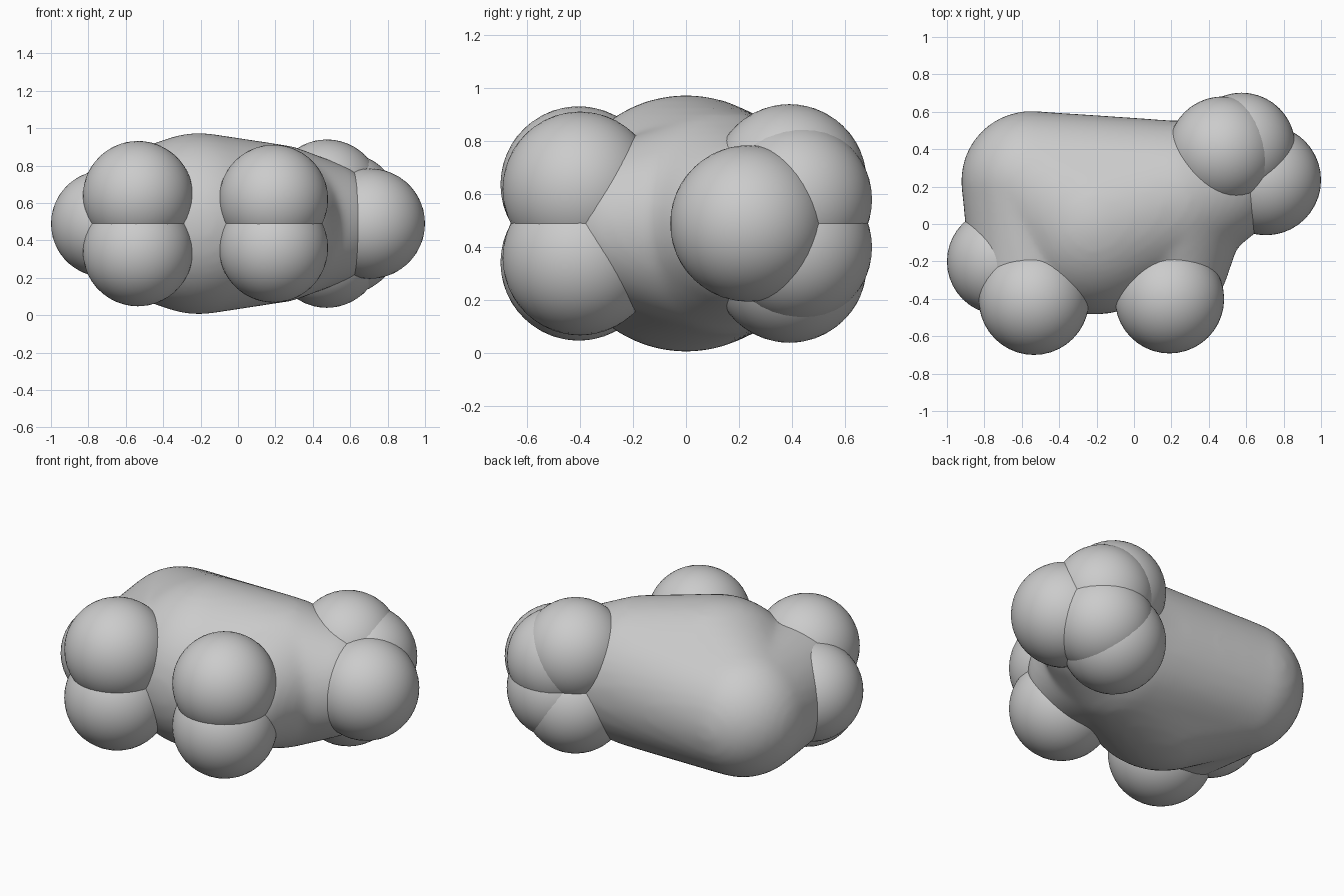
import bpy, bmesh
from mathutils import Matrix

MID = 0.49  # height of the horizontal symmetry plane

cube = bpy.data.objects.get("Cube")
if cube:
    bpy.data.objects.remove(cube, do_unlink=True)

grey = bpy.data.materials.new("light_grey")
grey.use_nodes = True
colour = (0.6, 0.6, 0.6, 1)
grey.diffuse_color = colour
grey.node_tree.nodes["Principled BSDF"].inputs["Base Color"].default_value = colour


def add_ball(bm, x, y, z, r):
    bmesh.ops.create_icosphere(bm, subdivisions=4, radius=r,
                               matrix=Matrix.Translation((x, y, z)))


def add_blob(bm, balls):
    """Convex skin stretched around a few balls."""
    part = bmesh.new()
    for x, y, r in balls:
        add_ball(part, x, y, MID, r)
    hull = bmesh.ops.convex_hull(part, input=part.verts)
    loose = [v for v in hull["geom_interior"] if isinstance(v, bmesh.types.BMVert)]
    bmesh.ops.delete(part, geom=loose, context="VERTS")
    mesh = bpy.data.meshes.new("blob")
    part.to_mesh(mesh)
    part.free()
    bm.from_mesh(mesh)
    bpy.data.meshes.remove(mesh)


def make_object(name, bm):
    mesh = bpy.data.meshes.new(name)
    bm.to_mesh(mesh)
    bm.free()
    mesh.materials.append(grey)
    mesh.shade_smooth()
    obj = bpy.data.objects.new(name, mesh)
    bpy.context.collection.objects.link(obj)
    return obj


# Body: three large lobes, with necks reaching towards the outer balls
centre = (-0.21, 0.0, 0.485)
back_right = (-0.55, 0.23, 0.375)
left_side = (0.19, 0.13, 0.425)
body = bmesh.new()
add_blob(body, [centre, back_right, left_side])
add_blob(body, [back_right, (-0.53, -0.2, 0.35)])
add_blob(body, [left_side, (0.2, -0.2, 0.31)])
add_blob(body, [left_side, (0.43, 0.21, 0.34)])
body_obj = make_object("body", body)
remesh = body_obj.modifiers.new("merge", "REMESH")
remesh.mode = "VOXEL"
remesh.voxel_size = 0.025
remesh.use_smooth_shade = True
smooth = body_obj.modifiers.new("soften", "SMOOTH")
smooth.factor = 0.5
smooth.iterations = 8

# Outer balls: name, x, y, distance from the symmetry plane, radius
outer = [
    ("front_right_ball", -0.535, -0.405, 0.147, 0.295),
    ("front_left_ball", 0.19, -0.4, 0.13, 0.292),
    ("back_left_ball", 0.475, 0.39, 0.158, 0.292),
    ("back_outer_ball", 0.575, 0.415, 0.09, 0.287),
    ("left_end_ball", 0.705, 0.235, 0, 0.295),
    ("right_end_ball", -0.715, -0.2, 0, 0.285),
]
for name, x, y, offset, r in outer:
    for side, sign in (("upper", 1), ("lower", -1)):
        if offset == 0 and sign < 0:
            continue
        bm = bmesh.new()
        add_ball(bm, x, y, MID + sign * offset, r)
        make_object(f"{side}_{name}" if offset else name, bm)
